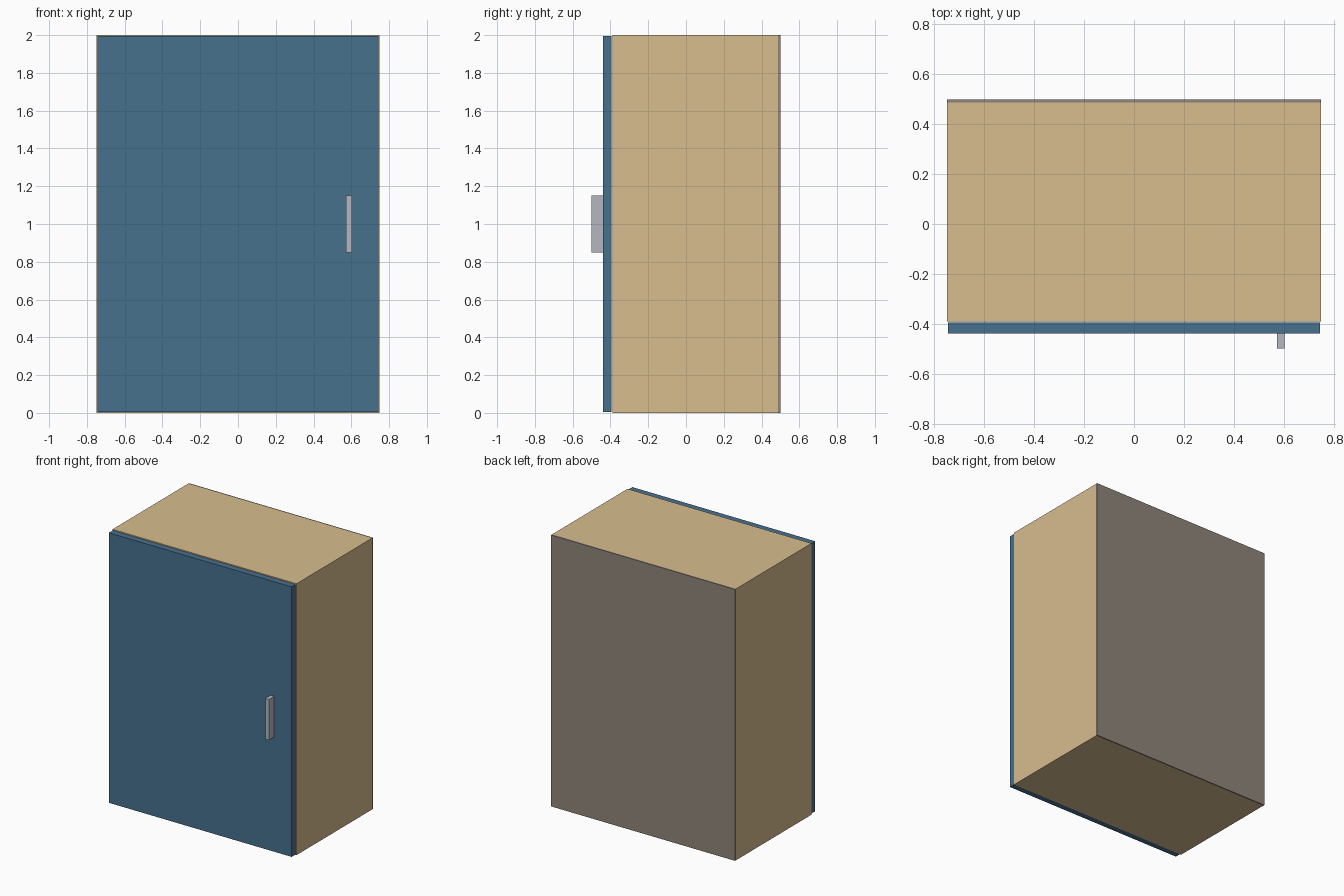
import bpy

if "Cube" in bpy.data.objects:
    bpy.data.objects.remove(bpy.data.objects["Cube"])


def material(name, rgb):
    m = bpy.data.materials.new(name)
    m.diffuse_color = (*rgb, 1)
    m.use_nodes = True
    m.node_tree.nodes["Principled BSDF"].inputs["Base Color"].default_value = m.diffuse_color
    return m


def panel(name, x, y, z, mat):
    """Box spanning the given (min, max) ranges."""
    bpy.ops.mesh.primitive_cube_add(size=1, location=[(a + b) / 2 for a, b in (x, y, z)])
    ob = bpy.context.object
    ob.name = name
    ob.scale = [b - a for a, b in (x, y, z)]
    bpy.ops.object.transform_apply(location=False, rotation=False, scale=True)
    ob.data.materials.append(mat)
    return ob


wood = material("wood", (0.69, 0.51, 0.275))
blue = material("door_blue", (0.063, 0.165, 0.27))
board = material("back_board", (0.28, 0.235, 0.195))
metal = material("handle_metal", (0.455, 0.485, 0.53))

W, H, T = 0.75, 2.0, 0.045          # half width, height, board thickness
DEPTH = (-0.39, 0.4875)             # carcass front and back

# Carcass: sides, bottom and top boards
panel("left_side", (-W, -W + T), DEPTH, (0, H), wood)
panel("right_side", (W - T, W), DEPTH, (0, H), wood)
for name, z in (("bottom_board", 0), ("top_board", H - T)):
    panel(name, (-W + T, W - T), DEPTH, (z, z + T), wood)

# Thin back covering the whole carcass
panel("back_panel", (-W, W), (0.4875, 0.5), (0, H), board)

# Overlay door with a small reveal, and its bar handle
panel("door", (-W + 0.005, W - 0.005), (-0.44, -0.395), (0.005, H - 0.005), blue)
panel("handle", (0.573, 0.603), (-0.5, -0.44), (0.85, 1.15), metal)
